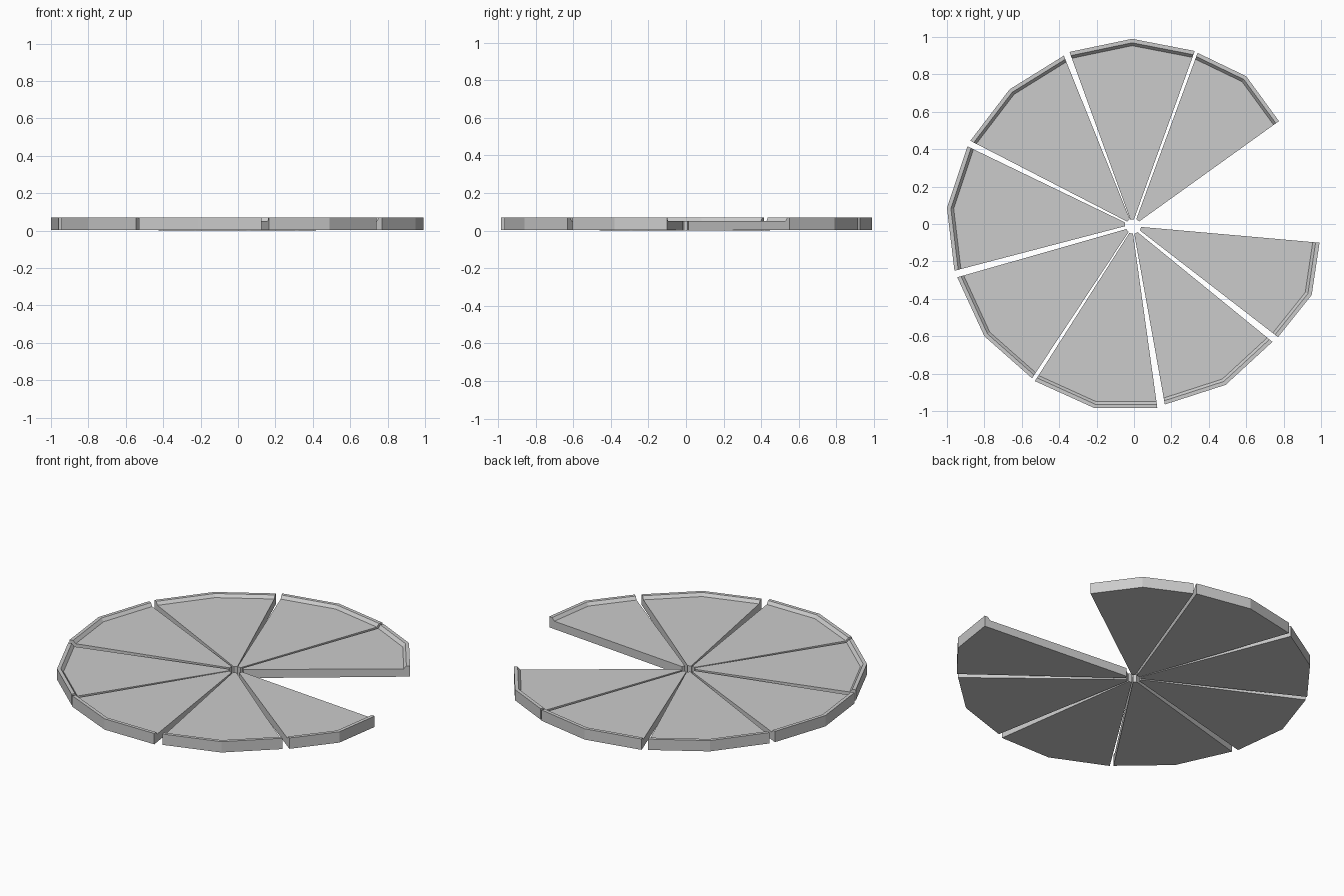
import bpy, bmesh
from mathutils import Vector

if "Cube" in bpy.data.objects:
    bpy.data.objects.remove(bpy.data.objects["Cube"])

# Side profile of a slice: (fraction from tip to outer edge, height)
PROFILE = [(0, 0.0), (0, 0.052), (0.962, 0.052), (0.978, 0.07), (1, 0.07), (1, 0.004)]
TIP_HALF = 0.01

# Each slice: tip, then the three outer corners, counter-clockwise
SLICES = [
    ((0.02, 0.02), (0.775, 0.55), (0.60, 0.79), (0.34, 0.915)),
    ((-0.01, 0.025), (0.325, 0.925), (-0.01, 0.99), (-0.345, 0.92)),
    ((-0.03, 0.02), (-0.375, 0.90), (-0.665, 0.72), (-0.875, 0.445)),
    ((-0.048, -0.002), (-0.89, 0.415), (-1.0, 0.085), (-0.96, -0.25)),
    ((-0.035, -0.035), (-0.945, -0.285), (-0.80, -0.60), (-0.545, -0.825)),
    ((-0.015, -0.05), (-0.53, -0.84), (-0.21, -0.985), (0.125, -0.985)),
    ((0.01, -0.048), (0.165, -0.965), (0.49, -0.86), (0.74, -0.63)),
    ((0.035, -0.025), (0.77, -0.605), (0.95, -0.38), (0.992, -0.10)),
]


def make_slice(name, tip, corners):
    tip = Vector(tip)
    outer = [Vector(c) for c in corners]
    across = (outer[2] - outer[0]).normalized() * TIP_HALF
    inner = [tip - across, tip, tip + across]
    bm = bmesh.new()
    cols = []
    for a, b in zip(inner, outer):
        cols.append([bm.verts.new((*a.lerp(b, t), z)) for t, z in PROFILE])
    n = len(PROFILE)
    # Bottom, tip, topping, crust and outer wall
    for c0, c1 in zip(cols, cols[1:]):
        for i in range(n):
            j = (i + 1) % n
            bm.faces.new((c0[i], c0[j], c1[j], c1[i]))
    # Cut sides
    bm.faces.new(cols[0])
    bm.faces.new(cols[-1][::-1])
    bmesh.ops.recalc_face_normals(bm, faces=bm.faces[:])
    mesh = bpy.data.meshes.new(name)
    bm.to_mesh(mesh)
    bm.free()
    obj = bpy.data.objects.new(name, mesh)
    bpy.context.collection.objects.link(obj)


for k, (tip, *corners) in enumerate(SLICES, 1):
    make_slice(f"slice_{k}", tip, corners)
